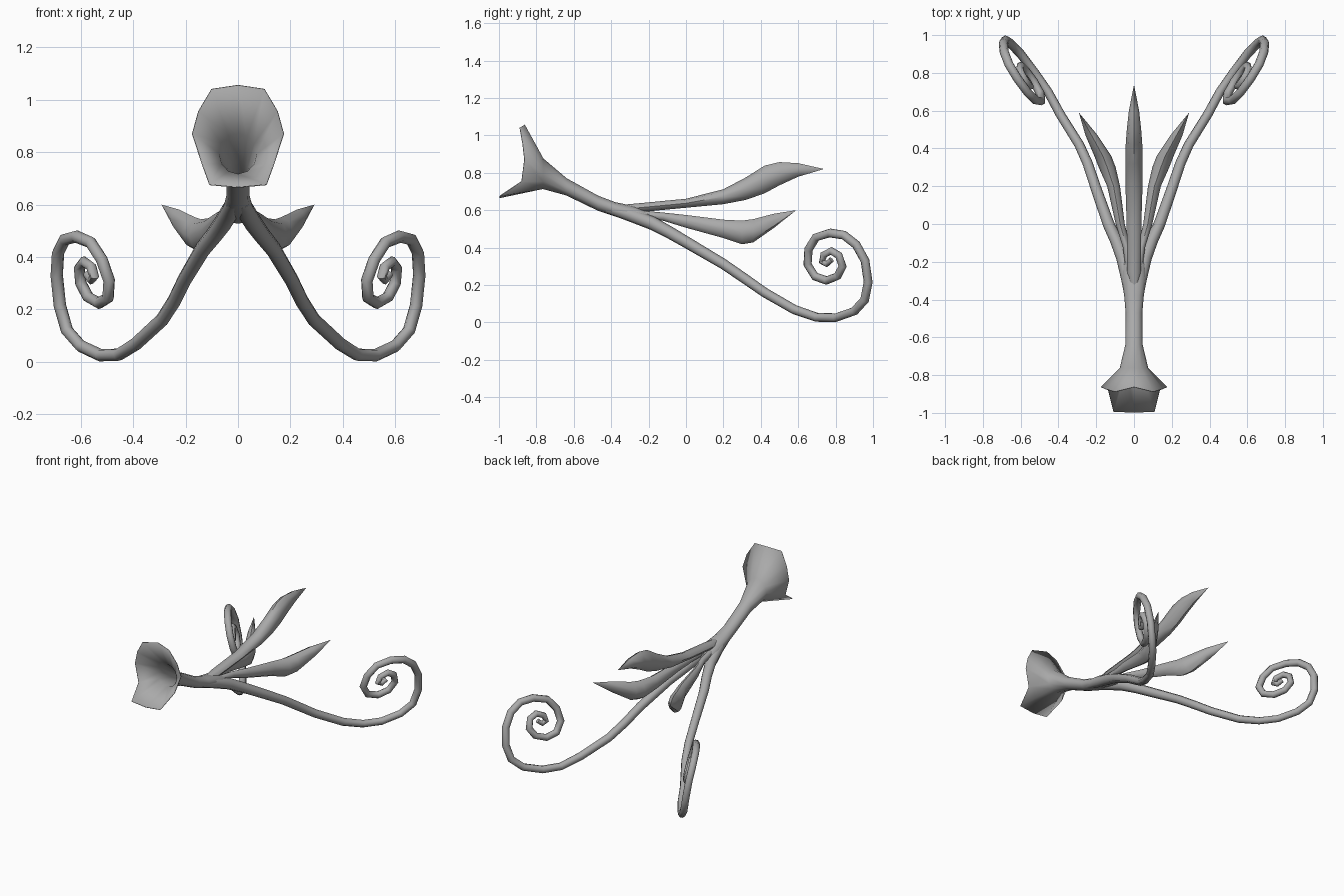
import bpy, bmesh, math

if "Cube" in bpy.data.objects:
    bpy.data.objects.remove(bpy.data.objects["Cube"])

grey = bpy.data.materials.new("plain_grey")
grey.diffuse_color = (0.4, 0.4, 0.4, 1)
grey.use_nodes = True
grey.node_tree.nodes["Principled BSDF"].inputs["Base Color"].default_value = grey.diffuse_color


def finish(ob, angle=50, mirror=False):
    """Assign the colour, smooth the shading and optionally mirror across x."""
    ob.data.materials.clear()
    ob.data.materials.append(grey)
    bpy.ops.object.select_all(action='DESELECT')
    ob.select_set(True)
    bpy.context.view_layer.objects.active = ob
    bpy.ops.object.shade_smooth_by_angle(angle=math.radians(angle))
    if mirror:
        m = ob.modifiers.new("mirror", 'MIRROR')
        m.use_mirror_merge = False
    return ob


def oval(x, y, z, rx, rz, n):
    """Oval ring in a plane of constant y, starting at the top."""
    return [(x + rx * math.sin(2 * math.pi * i / n), y,
             z + rz * math.cos(2 * math.pi * i / n)) for i in range(n)]


def loft(name, rings, cap_start=False, cap_end=False, mirror=False, angle=50):
    bm = bmesh.new()
    vr = [[bm.verts.new(p) for p in r] for r in rings]
    n = len(vr[0])
    for a, b in zip(vr, vr[1:]):
        for i in range(n):
            j = (i + 1) % n
            bm.faces.new((a[i], a[j], b[j], b[i]))
    if cap_start:
        bm.faces.new(vr[0])
    if cap_end:
        bm.faces.new(vr[-1])
    bmesh.ops.remove_doubles(bm, verts=bm.verts, dist=0.0005)
    bmesh.ops.recalc_face_normals(bm, faces=bm.faces)
    me = bpy.data.meshes.new(name)
    bm.to_mesh(me)
    bm.free()
    ob = bpy.data.objects.new(name, me)
    bpy.context.collection.objects.link(ob)
    return finish(ob, angle, mirror)


# Stem opening into a trumpet flower: half of the rim, top to lip, then mirrored
half_rim = [(0, -.865, 1.055), (.10, -.89, 1.04), (.15, -.875, .955),
            (.173, -.865, .87), (.135, -.88, .755), (.108, -.995, .678), (0, -.998, .668)]
rim = half_rim + [(-x, y, z) for x, y, z in half_rim[5:0:-1]]
stem = [(0, -.765, .795, .072, .078), (0, -.64, .725, .042, .042),
        (0, -.47, .637, .040, .036), (0, -.38, .605, .048, .034),
        (0, -.27, .580, .060, .036), (0, -.19, .555, .060, .024)]
flower = loft("stem_and_flower", [rim] + [oval(*s, 12) for s in stem],
              cap_end=True, angle=60)
wall = flower.modifiers.new("petal_thickness", 'SOLIDIFY')
wall.thickness = 0.004
wall.offset = -1

# Upright middle leaf
middle = [(0, -.34, .607, .020, .022), (0, -.25, .613, .036, .024),
          (0, 0, .637, .039, .024), (0, .2, .672, .045, .040),
          (0, .32, .715, .046, .060), (0, .42, .764, .044, .074),
          (0, .5, .795, .038, .062), (0, .6, .815, .027, .036),
          (0, .738, .820, .0, .0)]
loft("middle_leaf", [oval(*s, 8) for s in middle], cap_start=True)

# Pair of outer leaves
outer = [(.02, -.26, .580, .020, .020), (.04, -.12, .565, .020, .022),
         (.073, 0, .540, .024, .034), (.108, .2, .500, .034, .049),
         (.142, .30, .481, .045, .063), (.165, .36, .490, .045, .062),
         (.225, .47, .543, .032, .038), (.292, .59, .600, .0, .0)]
loft("outer_leaf", [oval(*s, 8) for s in outer], cap_start=True, mirror=True)

# Pair of tendrils ending in a spiral: x, y, z, radius
path = [(.015, -.42, .612, .028), (.03, -.30, .576, .036), (.058, -.18, .530, .036),
        (.093, -.09, .482, .033), (.135, .0, .430, .031), (.205, .2, .312, .028),
        (.245, .32, .230, .027), (.290, .42, .160, .026),
        (.39, .58, .068, .025), (.455, .70, .027, .024), (.525, .80, .025, .024),
        (.600, .90, .060, .024), (.653, .955, .120, .024), (.680, .974, .215, .024),
        (.692, .957, .330, .024), (.687, .91, .415, .024), (.662, .845, .466, .024),
        (.617, .77, .478, .024), (.562, .695, .455, .023), (.520, .655, .390, .023),
        (.492, .650, .310, .023), (.496, .69, .245, .023), (.530, .752, .224, .023),
        (.572, .81, .247, .022), (.600, .837, .300, .022), (.606, .817, .358, .021),
        (.588, .777, .382, .021), (.560, .737, .362, .020), (.549, .728, .325, .019),
        (.560, .752, .312, .017), (.578, .778, .335, .015)]
cu = bpy.data.curves.new("tendril", 'CURVE')
cu.dimensions = '3D'
cu.bevel_depth = 1.0
cu.bevel_resolution = 2
cu.use_fill_caps = True
sp = cu.splines.new('POLY')
sp.points.add(len(path) - 1)
for p, (x, y, z, r) in zip(sp.points, path):
    p.co = (x, y, z, 1)
    p.radius = r
tendril = bpy.data.objects.new("tendril", cu)
bpy.context.collection.objects.link(tendril)
bpy.ops.object.select_all(action='DESELECT')
tendril.select_set(True)
bpy.context.view_layer.objects.active = tendril
bpy.ops.object.convert(target='MESH')
finish(bpy.context.view_layer.objects.active, 50, True)
